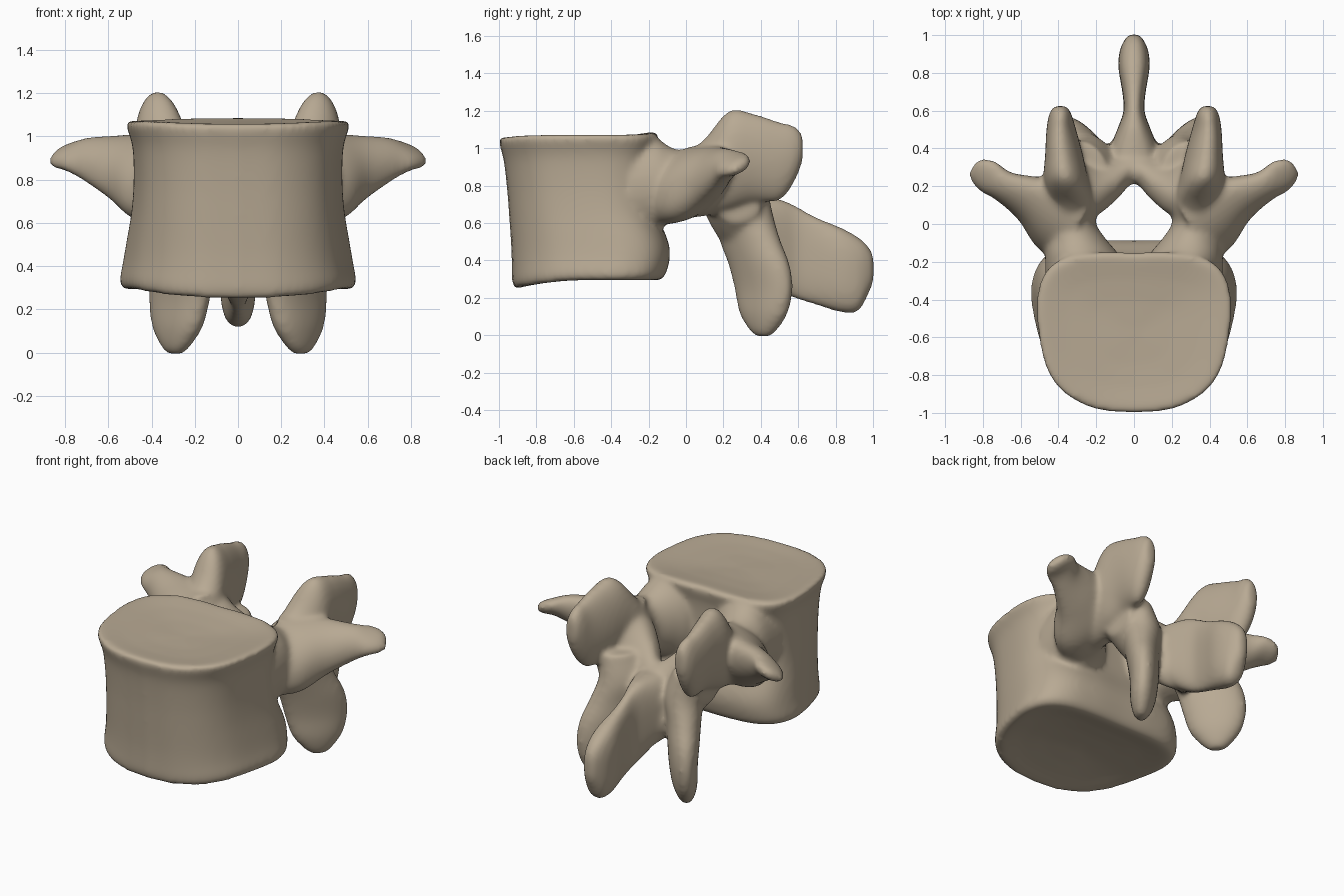
import bpy, bmesh, math
from mathutils import Vector as V

if "Cube" in bpy.data.objects:
    bpy.data.objects.remove(bpy.data.objects["Cube"])

bm = bmesh.new()


def spline(pts, steps):
    """Catmull-Rom through tuples of numbers."""
    P = [V(p) for p in pts]
    P = [2 * P[0] - P[1]] + P + [2 * P[-1] - P[-2]]
    out = []
    for i in range(1, len(P) - 2):
        a, b, c, d = P[i - 1:i + 3]
        for k in range(steps):
            t = k / steps
            out.append(0.5 * (2 * b + (c - a) * t + (2 * a - 5 * b + 4 * c - d) * t * t
                              + (3 * b - a - 3 * c + d) * t ** 3))
    return out + [P[-2]]


def skin(rings):
    """Closed shell through rings of points."""
    vs = [[bm.verts.new(p) for p in r] for r in rings]
    n = len(vs[0])
    faces = []
    for a, b in zip(vs, vs[1:]):
        for i in range(n):
            j = (i + 1) % n
            faces.append(bm.faces.new((a[i], a[j], b[j], b[i])))
    faces += [bm.faces.new(vs[0]), bm.faces.new(vs[-1])]
    bmesh.ops.recalc_face_normals(bm, faces=faces)


def loft(sections, side=1, power=2.5, n=32):
    """Sections are centre, half axis u, half axis v (nine numbers each)."""
    rings = []
    for s in spline(sections, 5):
        c, u, v = V(s[0:3]), V(s[3:6]), V(s[6:9])
        ring = []
        for i in range(n):
            a = 2 * math.pi * i / n
            ca, sa = math.cos(a), math.sin(a)
            p = (c + u * math.copysign(abs(ca) ** (2 / power), ca)
                 + v * math.copysign(abs(sa) ** (2 / power), sa))
            ring.append(V((p.x * side, p.y, p.z)))
        rings.append(ring)
    skin(rings)


# vertebral body: rounded outline with flat back, waisted, with dished end faces
half = spline([(0, -.99), (.2, -.97), (.36, -.89), (.46, -.76), (.505, -.56),
               (.51, -.37), (.465, -.24), (.36, -.165), (.2, -.14), (0, -.14)], 5)
outline = [(p.x, p.y) for p in half] + [(-p.x, p.y) for p in half[-2:0:-1]]
levels = spline([(.285, .525, -.915, -.14), (.32, .545, -.93, -.11), (.41, .53, -.932, -.088),
                 (.5, .515, -.935, -.1), (.65, .49, -.945, -.16), (.8, .48, -.957, -.175),
                 (.95, .485, -.975, -.17), (1.045, .512, -1.0, -.15),
                 (1.072, .505, -.995, -.165)], 4)


def body_ring(level, shrink=1, dish=0):
    z, hx, y0, y1 = level
    low = 1 - (z - .285) / .79
    ring = []
    for x, y in outline:
        t = (y + .99) / .85
        py = y0 + (y1 - y0) * t
        px = x / .51 * hx * (1 - .07 * low * min(1, max(0, 1.4 - 2 * t)))
        cy = (y0 + y1) / 2
        front = max(0, 1 - 2 * t)
        dz = low * (.008 - .043 * front ** 2)
        dz += (1 - low) * .014 * (2 * t - 1) * (1 - (x / .51) ** 2)
        ring.append(V((px * shrink, cy + (py - cy) * shrink, z + dz * shrink + dish)))
    return ring


rings = [body_ring(levels[0], s, d) for s, d in ((.1, .035), (.4, .03), (.7, .018), (.93, .001))]
rings += [body_ring(l) for l in levels]
rings += [body_ring(levels[-1], s, -d) for s, d in ((.94, .0), (.7, .012), (.4, .02), (.1, .022))]
skin(rings)

for side in (1, -1):
    # pedicle flaring into the body and running back into the upper joint process:
    # y, x, bottom, top, half width, lean
    loft([(x, y, (a + b) / 2, h, 0, 0, lean, 0, (b - a) / 2) for y, x, a, b, h, lean in (
        (-.3, .27, .5, 1.06, .2, 0), (-.17, .275, .54, 1.06, .195, 0),
        (-.09, .3, .6, 1.01, .16, 0), (0, .325, .625, .985, .125, 0),
        (.1, .33, .635, 1.05, .13, 0), (.23, .36, .67, 1.2, .12, .005),
        (.36, .37, .71, 1.185, .1, .015), (.5, .385, .72, 1.14, .078, .01),
        (.58, .39, .82, 1.12, .06, 0), (.625, .39, .93, 1.07, .035, 0))], side, 2)

    # transverse process: x, y, z, half depth, half height
    loft([(x, y, z, -.5 * h, .85 * h, .4 * h, 0, 0, v) for x, y, z, h, v in (
        (.31, -.04, .8, .2, .19), (.43, .05, .815, .19, .18), (.55, .135, .855, .13, .14),
        (.69, .2, .895, .085, .095), (.77, .25, .91, .09, .058),
        (.825, .285, .905, .072, .042), (.855, .3, .9, .04, .025))], side, 2.2)

    # lower joint process, a blade set diagonally: z, x, y, half breadth, half thickness
    loft([(x, y, z, .92 * b, b, 0, -.65 * t, .76 * t, 0) for z, x, y, b, t in (
        (.8, .25, .32, .09, .09), (.64, .205, .31, .125, .12), (.5, .225, .345, .14, .105),
        (.38, .255, .39, .145, .095), (.25, .27, .415, .14, .085), (.12, .28, .415, .115, .075),
        (.03, .288, .413, .065, .05), (-.008, .29, .413, .03, .025))], side, 2.1)

# lamina: sloping plate joining both sides behind the canal: x, y, z, half length, half thickness
arch = [(.37, .25, .8, .2, .14), (.28, .22, .75, .25, .13), (.19, .215, .69, .26, .12),
        (.09, .295, .58, .28, .11)]
arch += [(0, .37, .52, .27, .1)] + [(-a[0],) + a[1:] for a in reversed(arch)]
loft([(x, y, z, 0, .42 * l, -.9 * l, 0, .9 * t, .42 * t) for x, y, z, l, t in arch])

# spinous process: y, bottom, top, half width
loft([(0, y, (a + b) / 2, h, 0, 0, 0, 0, (b - a) / 2) for y, a, b, h in (
    (.32, .4, .74, .14), (.42, .29, .735, .12), (.51, .23, .725, .085), (.6, .19, .685, .055),
    (.7, .16, .63, .062), (.83, .122, .575, .083), (.92, .128, .525, .075),
    (.975, .22, .475, .05), (1.004, .29, .42, .028))], 1, 2.6)

mesh = bpy.data.meshes.new("vertebra")
bm.to_mesh(mesh)
bm.free()
bone = bpy.data.objects.new("vertebra", mesh)
bpy.context.collection.objects.link(bone)

# bone colour
mat = bpy.data.materials.new("bone_tan")
mat.diffuse_color = (.48, .4, .295, 1)
mat.use_nodes = True
mat.node_tree.nodes["Principled BSDF"].inputs["Base Color"].default_value = mat.diffuse_color
mesh.materials.append(mat)

# fuse the parts into one smooth surface
fuse = bone.modifiers.new("fuse", 'REMESH')
fuse.mode = 'VOXEL'
fuse.voxel_size = .015
fuse.use_smooth_shade = True
soften = bone.modifiers.new("soften", 'SMOOTH')
soften.factor = .5
soften.iterations = 12
